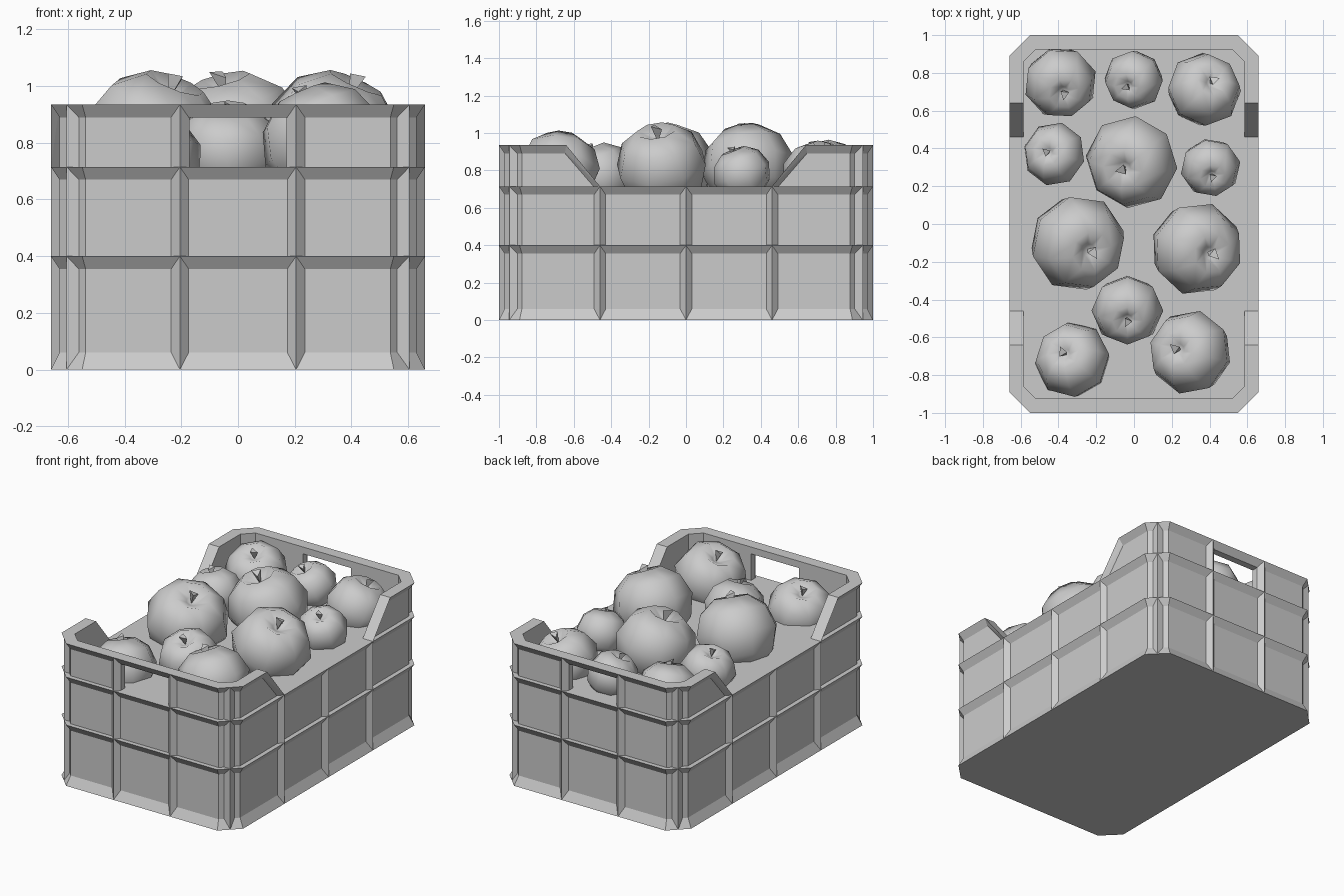
import bpy, bmesh, math
from mathutils import Vector

cube = bpy.data.objects.get("Cube")
if cube:
    bpy.data.objects.remove(cube)

grey = bpy.data.materials.new("light_grey")
grey.use_nodes = True
grey.diffuse_color = (0.6, 0.6, 0.6, 1)
grey.node_tree.nodes["Principled BSDF"].inputs["Base Color"].default_value = (0.6, 0.6, 0.6, 1)

HALF_X, HALF_Y, CHAMFER = 0.66, 1.0, 0.11
DEPTH, WALL = 0.03, 0.075
LOW, FILL, RIM = 0.40, 0.715, 0.935
LIP = 0.045


def finish(name, bm, smooth=False):
    bmesh.ops.recalc_face_normals(bm, faces=bm.faces)
    mesh = bpy.data.meshes.new(name)
    bm.to_mesh(mesh)
    bm.free()
    mesh.materials.append(grey)
    obj = bpy.data.objects.new(name, mesh)
    bpy.context.collection.objects.link(obj)
    for face in mesh.polygons:
        face.use_smooth = smooth
    return obj


def hull(name, points):
    bm = bmesh.new()
    verts = [bm.verts.new(p) for p in points]
    bmesh.ops.convex_hull(bm, input=verts)
    return finish(name, bm)


def octagon(inset):
    """Chamfered rectangle, moved inward by inset."""
    x, y = HALF_X - inset, HALF_Y - inset
    c = CHAMFER - inset * (2 - math.sqrt(2))
    return [(x, c - y), (x, y - c), (x - c, y), (c - x, y),
            (-x, y - c), (-x, c - y), (c - x, -y), (x - c, -y)]


def loft(name, profile, closed):
    """Stack octagons given as (inset, height)."""
    bm = bmesh.new()
    rings = [[bm.verts.new((x, y, z)) for x, y in octagon(d)] for d, z in profile]
    pairs = list(zip(rings, rings[1:]))
    if closed:
        pairs.append((rings[-1], rings[0]))
    else:
        bm.faces.new(rings[0])
        bm.faces.new(rings[-1])
    for a, b in pairs:
        for i in range(len(a)):
            j = (i + 1) % len(a)
            bm.faces.new((a[i], a[j], b[j], b[i]))
    return finish(name, bm)


def cut(obj, cutter):
    mod = obj.modifiers.new("cut", "BOOLEAN")
    mod.operation = "DIFFERENCE"
    mod.solver = "EXACT"
    mod.object = cutter
    bpy.context.view_layer.update()
    graph = bpy.context.evaluated_depsgraph_get()
    mesh = bpy.data.meshes.new_from_object(obj.evaluated_get(graph))
    obj.modifiers.clear()
    obj.data = mesh
    bpy.data.objects.remove(cutter)


# Filled crate body with two overhanging ledges
loft("crate_body", [(0, 0), (DEPTH, 0.06), (DEPTH, LOW - LIP), (0, LOW), (DEPTH, LOW),
                    (DEPTH, FILL - LIP), (0, FILL)], False)

# Raised end walls, with open sides and hand holes
walls = loft("end_walls", [(DEPTH, FILL - 0.02), (DEPTH, RIM - LIP), (0, RIM),
                           (WALL, RIM), (WALL, FILL - 0.02)], True)
SLOPE = 0.18 / (RIM - FILL)


def slope_y(z):
    return 0.46 + (z - FILL) * SLOPE


cut(walls, hull("side_cutter", [(x, s * slope_y(z), z) for x in (-1, 1)
                                for s in (-1, 1) for z in (0.68, 1.0)]))
cut(walls, hull("hand_hole_cutter", [(x, y, z) for x in (-0.175, 0.175)
                                     for y in (-2, 2) for z in (0.68, RIM - LIP)]))

# Lips along the sloping wall ends
for sx in (-1, 1):
    for sy in (-1, 1):
        points = []
        for z, back in ((FILL, 0.035), (RIM, 0.045)):
            y = slope_y(z)
            points += [(sx * HALF_X, sy * y, z), (sx * (HALF_X - 0.04), sy * y, z),
                       (sx * (HALF_X - DEPTH), sy * (y + back), z)]
        hull("sloping_lip", points)


# Triangular upright ribs
def rib(x, y, nx, ny, top):
    n = Vector((nx, ny, 0)).normalized()
    side = Vector((-n.y, n.x, 0)) * 0.033
    ridge = Vector((x, y, 0))
    base = ridge - n * (DEPTH + 0.002)
    hull("upright_rib", [p + Vector((0, 0, z)) for p in (ridge, base + side, base - side)
                         for z in (0, top)])


for s in (-1, 1):
    for y in (-0.46, 0, 0.46):
        rib(s * HALF_X, y, s, 0, FILL)
    for t in (-1, 1):
        rib(t * 0.205, s * HALF_Y, 0, s, RIM)
        rib(t * (HALF_X - CHAMFER / 2), s * (HALF_Y - CHAMFER / 2), t, s, RIM)

# Apples: x, y, z, radius, and stem offset in x and y
APPLES = [
    (-.39, .75, .78, .195, .02, -.06), (0, .765, .785, .16, -.04, -.04),
    (.37, .71, .77, .2, .05, .05), (-.42, .37, .78, .17, -.04, .01),
    (-.01, .33, .82, .25, -.05, -.04), (.405, .3, .78, .16, .01, -.05),
    (-.3, -.1, .81, .26, .08, -.05), (.33, -.13, .82, .25, .09, -.03),
    (-.035, -.455, .77, .19, 0, -.06), (-.325, -.72, .73, .205, -.05, .04),
    (.3, -.68, .8, .225, -.08, .02)]
PROFILE = [(.13, .66), (.42, .85), (.82, .55), (1, .05), (.82, -.5), (.42, -.82)]
SIDES = 8


def apple(x, y, z, r, dx, dy):
    centre = Vector((x, y, z))
    turn = Vector((dx, dy, r * 0.8)).to_track_quat("Z", "Y")

    def place(p):
        return centre + turn @ Vector(p)

    bm = bmesh.new()
    rings = [[bm.verts.new(place((r * w * math.cos(math.tau * i / SIDES),
                                  r * w * math.sin(math.tau * i / SIDES), r * h)))
              for i in range(SIDES)] for w, h in PROFILE]
    for a, b in zip(rings, rings[1:]):
        for i in range(SIDES):
            j = (i + 1) % SIDES
            bm.faces.new((a[i], b[i], b[j], a[j]))
    for ring, h in ((rings[0], .6), (rings[-1], -.75)):
        pole = bm.verts.new(place((0, 0, r * h)))
        for i in range(SIDES):
            bm.faces.new((pole, ring[i], ring[(i + 1) % SIDES]))
    finish("apple", bm, True)

    # Three-sided stem, widening upward
    w = 0.1 * r + 0.008
    top = [place((w * math.cos(math.tau * k / 3), w * math.sin(math.tau * k / 3),
                  r * (.88 + .06 * k))) for k in range(3)]
    hull("apple_stem", top + [place((0, 0, r * .58))])


for spec in APPLES:
    apple(*spec)
